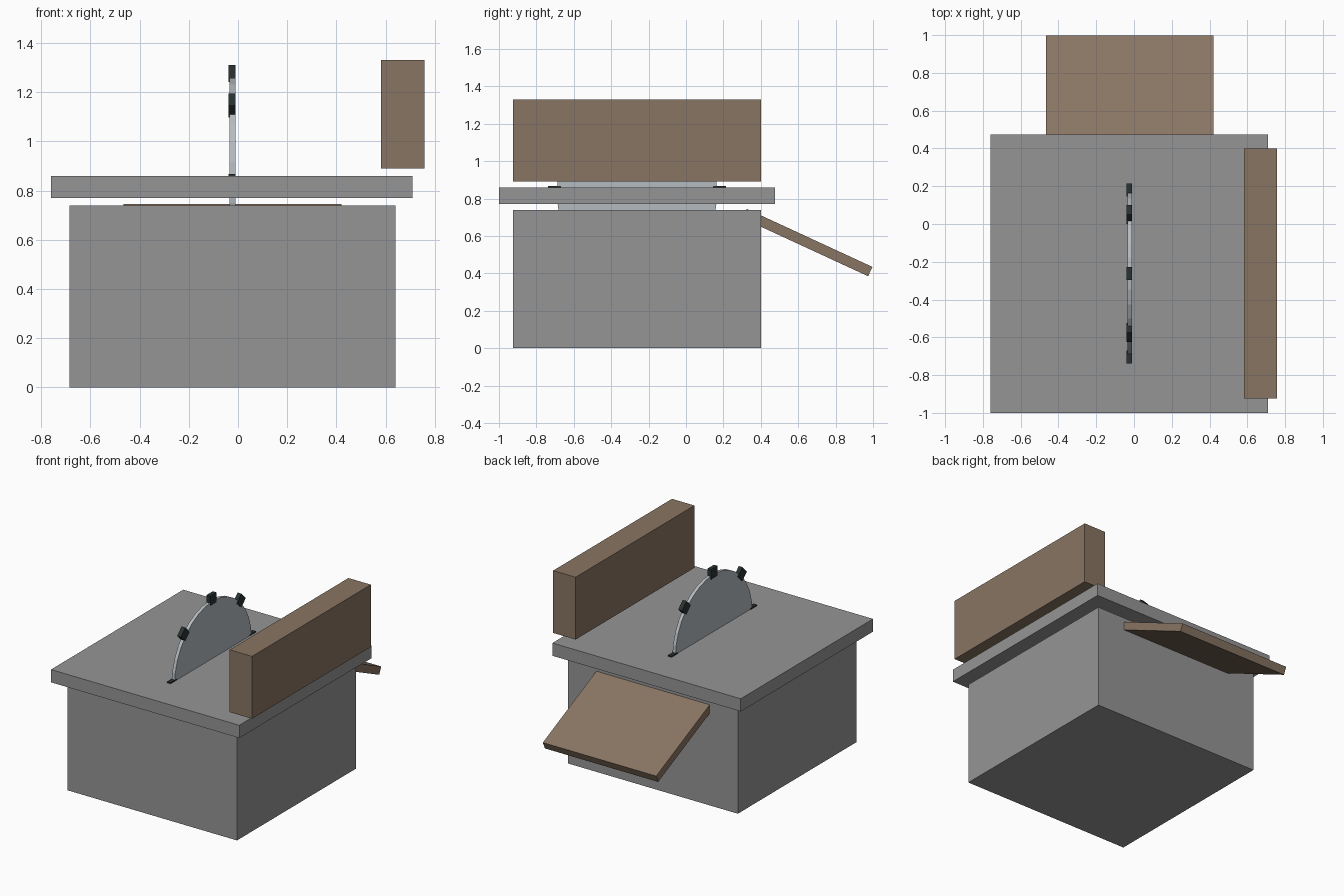
import bpy
import math
from mathutils import Matrix, Vector

if "Cube" in bpy.data.objects:
    bpy.data.objects.remove(bpy.data.objects["Cube"])


def material(name, rgb):
    m = bpy.data.materials.new(name)
    m.diffuse_color = (*rgb, 1)
    m.use_nodes = True
    m.node_tree.nodes["Principled BSDF"].inputs["Base Color"].default_value = m.diffuse_color
    return m


STEEL = material("grey steel", (0.30, 0.30, 0.30))
WOOD = material("brown wood", (0.25, 0.178, 0.125))
BLADE = material("pale blade metal", (0.46, 0.50, 0.53))
DARK = material("dark tooth metal", (0.022, 0.032, 0.032))


def box(name, lo, hi, mat, matrix=None):
    """Box between two corners, optionally placed by a matrix."""
    lo, hi = Vector(lo), Vector(hi)
    bpy.ops.mesh.primitive_cube_add(size=1)
    ob = bpy.context.object
    ob.name = name
    ob.data.transform(Matrix.Translation((lo + hi) / 2) @ Matrix.Diagonal((*(hi - lo), 1)))
    if matrix:
        ob.data.transform(matrix)
    ob.data.materials.append(mat)
    return ob


# Cabinet, table top hovering just above it, and the side fence
box("cabinet", (-0.685, -0.925, 0), (0.64, 0.40, 0.74), STEEL)
box("table_top", (-0.76, -1.0, 0.77), (0.71, 0.475, 0.86), STEEL)
box("fence", (0.582, -0.925, 0.89), (0.757, 0.40, 1.33), WOOD)

# Sloping outfeed chute, hinged at its upper edge inside the cabinet
tilt = Matrix.Translation((0, 0.325, 0.745)) @ Matrix.Rotation(-math.radians(24.8), 4, 'X')
box("outfeed_chute", (-0.465, 0, -0.055), (0.42, 0.74, 0), WOOD, tilt)

# Round saw blade running through the table
HUB = Vector((-0.0225, -0.262, 0.833))
bpy.ops.mesh.primitive_cylinder_add(vertices=32, radius=0.43, depth=0.0235)
blade = bpy.context.object
blade.name = "saw_blade"
blade.data.transform(Matrix.Translation(HUB) @ Matrix.Rotation(math.pi / 2, 4, 'Y'))
blade.data.materials.append(BLADE)

# Eight block teeth straddling the blade rim
for i in range(8):
    spin = Matrix.Translation(HUB) @ Matrix.Rotation(i * math.pi / 4, 4, 'X')
    box(f"blade_tooth_{i + 1}", (-0.016, -0.035, 0.407), (0.013, 0.035, 0.477), DARK, spin)
